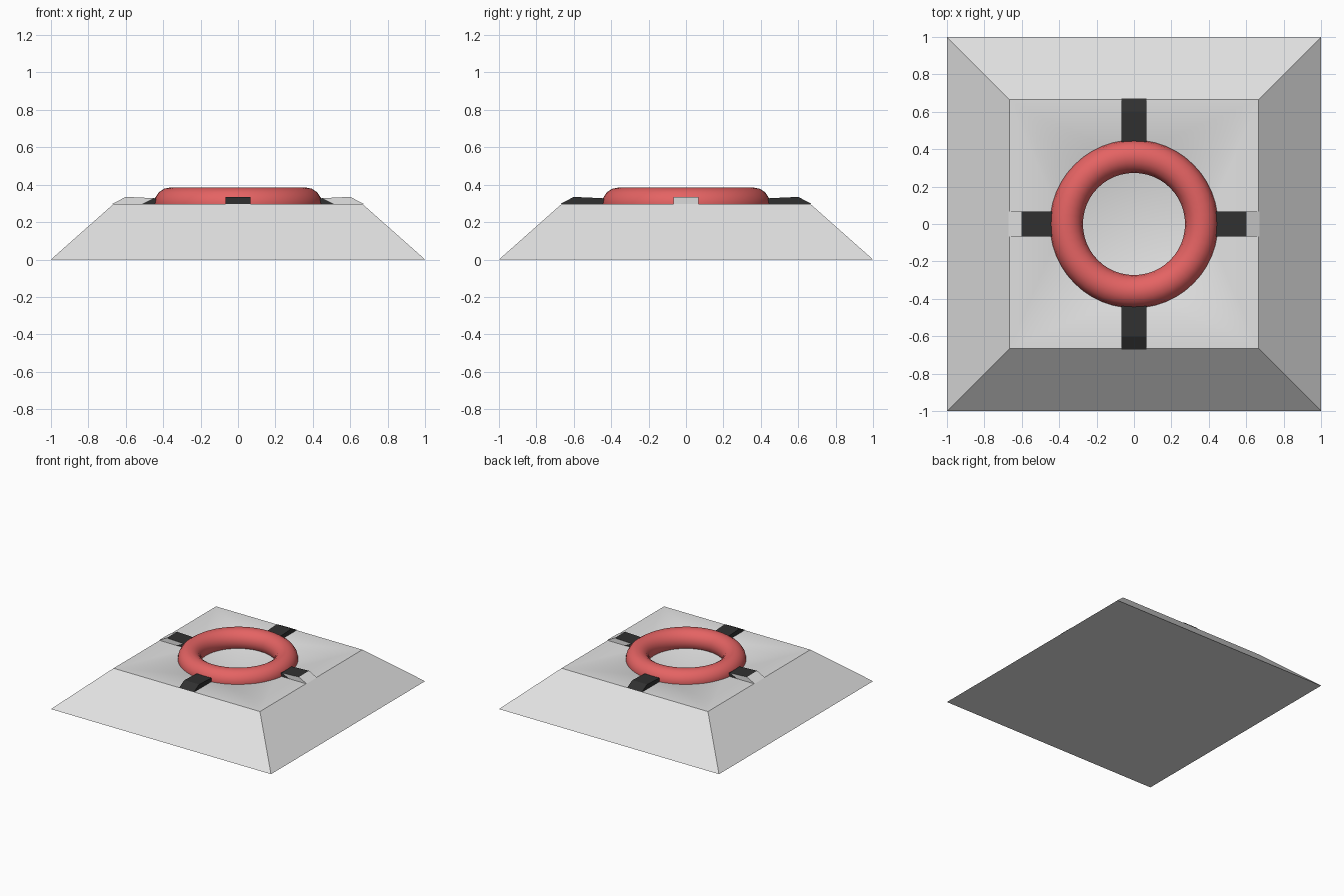
import bpy, bmesh, math
from mathutils import Matrix

if "Cube" in bpy.data.objects:
    bpy.data.objects.remove(bpy.data.objects["Cube"])


def material(name, rgb):
    m = bpy.data.materials.new(name)
    m.diffuse_color = (*rgb, 1)
    m.use_nodes = True
    m.node_tree.nodes["Principled BSDF"].inputs["Base Color"].default_value = m.diffuse_color
    return m


PALE = material("pale grey", (0.76, 0.76, 0.76))
RED = material("soft red", (0.78, 0.125, 0.125))
DARK = material("charcoal", (0.03, 0.03, 0.03))


def make_object(name, bm, mats):
    bmesh.ops.recalc_face_normals(bm, faces=bm.faces)
    me = bpy.data.meshes.new(name)
    bm.to_mesh(me)
    bm.free()
    for m in mats:
        me.materials.append(m)
    ob = bpy.data.objects.new(name, me)
    bpy.context.collection.objects.link(ob)
    return ob


# Base: sloped square plinth with a conical hollow under the ring
TOP, RIM, HOLE, N = 0.297, 0.665, 0.38, 32
bm = bmesh.new()
corners = [(-1, -1), (1, -1), (1, 1), (-1, 1)]
low = [bm.verts.new((x, y, 0)) for x, y in corners]
high = [bm.verts.new((x * RIM, y * RIM, TOP)) for x, y in corners]
bm.faces.new(low)
for i in range(4):
    j = (i + 1) % 4
    bm.faces.new((low[i], low[j], high[j], high[i]))
# circle starts at the (-1, -1) corner so each quarter fans to one side
start = math.radians(225)
ring = [bm.verts.new((HOLE * math.cos(start + math.tau * k / N),
                      HOLE * math.sin(start + math.tau * k / N), TOP)) for k in range(N)]
Q = N // 4
for s in range(4):
    nxt = (s + 1) % 4
    for k in range(Q):
        a, b = ring[s * Q + k], ring[(s * Q + k + 1) % N]
        bm.faces.new((a, b, high[s] if k < Q // 2 else high[nxt]))
    bm.faces.new((ring[s * Q + Q // 2], high[s], high[nxt]))
apex = bm.verts.new((0, 0, 0.09))
for k in range(N):
    bm.faces.new((ring[k], ring[(k + 1) % N], apex))
bm.normal_update()
for f in bm.faces:
    f.smooth = True
# side slopes and the bottom keep hard edges; front and back blend into the top
for e in bm.edges:
    xs = [abs(v.co.x) for v in e.verts]
    side_rim = min(xs) > RIM - 0.01
    if side_rim or any(v.co.z < 0.01 for v in e.verts):
        e.smooth = False
make_object("base", bm, [PALE])

# Ring
bpy.ops.mesh.primitive_torus_add(major_radius=0.361, minor_radius=0.088,
                                 major_segments=48, minor_segments=16,
                                 location=(0, 0, 0.297))
torus = bpy.context.object
torus.name = "ring"
torus.data.materials.append(RED)
bpy.ops.object.shade_smooth()

# Straps: profile in (distance from centre, height), swept across the width
UPPER = [(0.36, 0.32), (0.45, 0.328), (0.60, 0.335), (0.67, 0.298)]
LOWER = [(0.52, 0.294), (0.36, 0.28)]


def strap(name, angle, pale_end):
    bm = bmesh.new()
    pts = UPPER + LOWER
    sides = [[bm.verts.new((r, w, z)) for r, z in pts] for w in (-0.067, 0.067)]
    n = len(pts)
    for i in range(n):
        j = (i + 1) % n
        f = bm.faces.new((sides[0][i], sides[0][j], sides[1][j], sides[1][i]))
        f.material_index = int(pale_end and i in (2, 3))
    for s in sides:
        bm.faces.new((s[0], s[1], s[4], s[5]))
        f = bm.faces.new((s[1], s[2], s[3], s[4]))
        f.material_index = int(pale_end)
    bm.transform(Matrix.Rotation(angle, 4, 'Z'))
    make_object(name, bm, [DARK, PALE])


for i, side in enumerate(("right", "back", "left", "front")):
    strap(side + "_strap", i * math.pi / 2, i % 2 == 0)
